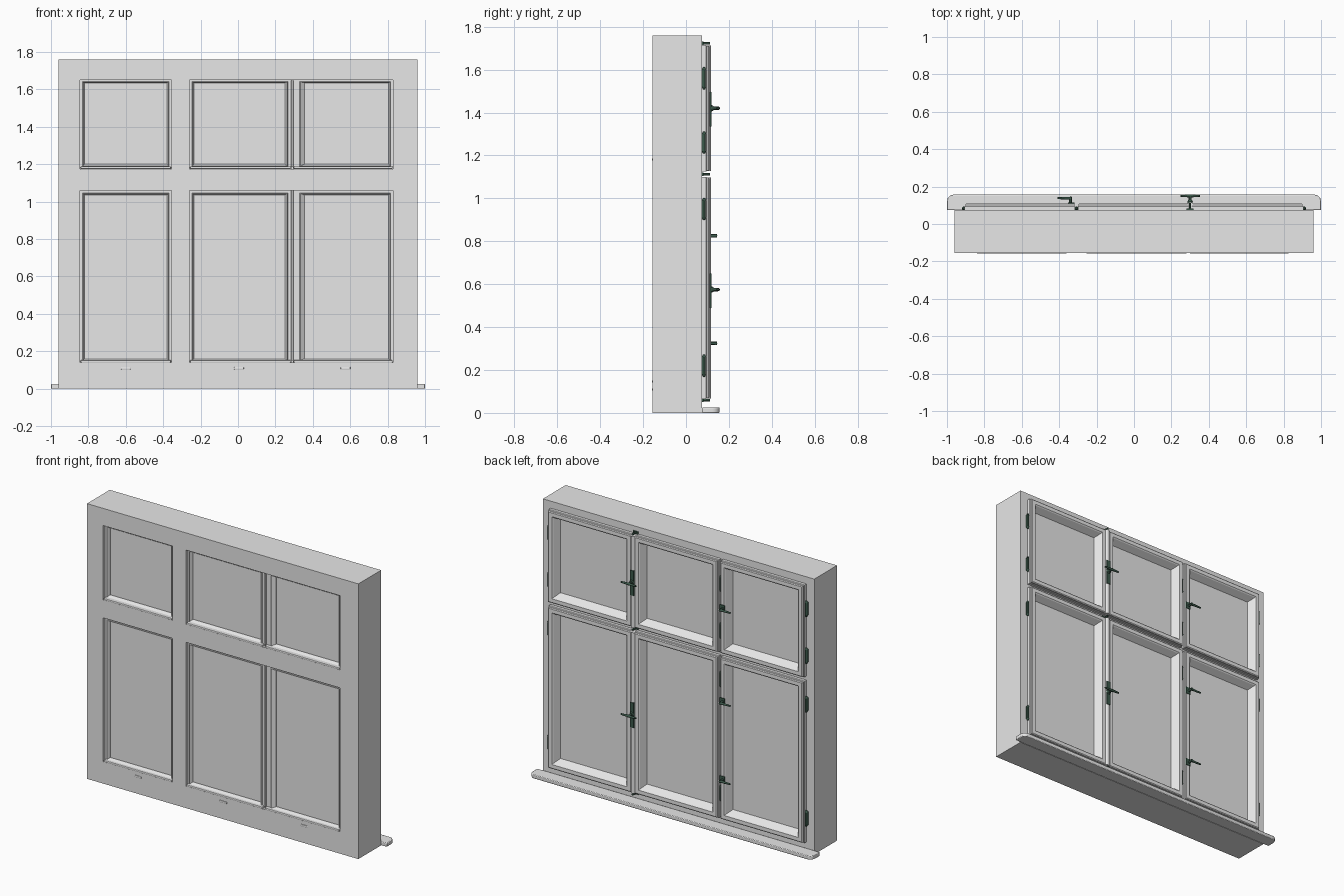
import bpy, bmesh, math
from mathutils import Matrix, Vector

if "Cube" in bpy.data.objects:
    bpy.data.objects.remove(bpy.data.objects["Cube"])


def material(name, rgb):
    m = bpy.data.materials.new(name)
    m.diffuse_color = (*rgb, 1)
    m.use_nodes = True
    m.node_tree.nodes["Principled BSDF"].inputs["Base Color"].default_value = m.diffuse_color
    return m


GREY = material("pale_grey_paint", (0.8, 0.8, 0.8))
GREEN = material("dark_green_metal", (0.045, 0.10, 0.07))


def finish(bm, name, mat, bevel=0, segs=2, smooth=False):
    bmesh.ops.recalc_face_normals(bm, faces=bm.faces)
    me = bpy.data.meshes.new(name)
    bm.to_mesh(me)
    bm.free()
    ob = bpy.data.objects.new(name, me)
    bpy.context.collection.objects.link(ob)
    me.materials.append(mat)
    if bevel:
        b = ob.modifiers.new("bevel", "BEVEL")
        b.width, b.segments = bevel, segs
    if smooth:
        bpy.context.view_layer.objects.active = ob
        ob.select_set(True)
        bpy.ops.object.shade_smooth_by_angle()
        ob.select_set(False)
    return ob


def add_box(bm, x0, x1, y0, y1, z0, z1):
    m = Matrix.Translation(((x0 + x1) / 2, (y0 + y1) / 2, (z0 + z1) / 2))
    m = m @ Matrix.Diagonal((x1 - x0, y1 - y0, z1 - z0, 1))
    return bmesh.ops.create_cube(bm, size=1, matrix=m)["verts"]


def box(name, *dims, mat=GREY, bevel=0):
    bm = bmesh.new()
    add_box(bm, *dims)
    return finish(bm, name, mat, bevel)


def add_rod(bm, a, b, r, r2=None, n=12):
    a, b = Vector(a), Vector(b)
    d = b - a
    m = Matrix.Translation((a + b) / 2) @ d.to_track_quat('Z', 'Y').to_matrix().to_4x4()
    bmesh.ops.create_cone(bm, cap_ends=True, segments=n, radius1=r,
                          radius2=r if r2 is None else r2, depth=d.length, matrix=m)


def lattice(name, xs, zs, holes, y0, y1):
    """Flat slab with rectangular cells left open."""
    bm = bmesh.new()
    v = {(i, k): bm.verts.new((x, y0, z)) for i, x in enumerate(xs) for k, z in enumerate(zs)}
    for i in range(len(xs) - 1):
        for k in range(len(zs) - 1):
            if (i, k) not in holes:
                bm.faces.new([v[i, k], v[i + 1, k], v[i + 1, k + 1], v[i, k + 1]])
    ext = bmesh.ops.extrude_face_region(bm, geom=bm.faces[:])["geom"]
    bmesh.ops.translate(bm, vec=(0, y1 - y0, 0),
                        verts=[e for e in ext if isinstance(e, bmesh.types.BMVert)])
    return finish(bm, name, GREY)


def sash(name, outer, inner, profile, glass_y):
    """Closed profile of (0..1 from outer to inner rectangle, y) swept round, plus a pane."""
    bm = bmesh.new()
    rings = []
    for t, y in profile:
        x0, x1, z0, z1 = [o + (i - o) * t for o, i in zip(outer, inner)]
        rings.append([bm.verts.new((x, y, z)) for x, z in
                      ((x0, z0), (x1, z0), (x1, z1), (x0, z1))])
    for a, b in zip(rings, rings[1:] + rings[:1]):
        for i in range(4):
            j = (i + 1) % 4
            bm.faces.new([a[i], a[j], b[j], b[i]])
    finish(bm, name, GREY)
    x0, x1, z0, z1 = inner
    box(name + "_pane", x0 - .004, x1 + .004, glass_y - .003, glass_y + .003, z0 - .004, z1 + .004)


# box frame: front half with the outer openings, back half rebated
HOLES = {(1, 1), (3, 1), (1, 3), (3, 3)}
lattice("frame_front", (-.96, -.845, -.355, -.26, .83, .96),
        (0, .14, 1.06, 1.175, 1.65, 1.76), HOLES, -.155, 0)
lattice("frame_back", (-.96, -.87, -.35, -.265, .87, .96),
        (0, .105, 1.065, 1.16, 1.675, 1.76), HOLES, 0, .075)

# outer sashes, with drip bars at the foot
OUTER = [(0, -.09), (0, -.135), (.55, -.135), (.65, -.141), (1, -.125), (1, -.09)]
columns = [("left", -.845, -.355, -.82, -.38), ("middle", -.26, .286, -.235, .25),
           ("right", .294, .83, .355, .805)]
rows = [("lower", .14, 1.06, .16, 1.035), ("upper", 1.175, 1.65, 1.20, 1.635)]
for cn, x0, x1, gx0, gx1 in columns:
    for rn, z0, z1, gz0, gz1 in rows:
        sash(f"outer_{rn}_{cn}_sash", (x0, x1, z0, z1), (gx0, gx1, gz0, gz1), OUTER, -.115)
        box(f"outer_{rn}_{cn}_drip", x0 + .004, x1 - .004, -.158, -.12, z0, z0 + .013, bevel=.004)
# cover strip where the outer casements meet
for rn, z0, z1, _, _ in rows:
    box(f"outer_{rn}_cover_strip", .284, .296, -.144, -.09, z0 + .01, z1, bevel=.003)

# inner sashes
INNER = [(0, .074), (0, .093), (.06, .097), (.06, .106), (.14, .11), (.5, .11),
         (.6, .104), (1, .055), (.9, .05), (.5, .074)]
for cn, x0, x1 in (("left", -.905, -.315), ("middle", -.300, .292), ("right", .308, .905)):
    for rn, z0, z1 in (("lower", .065, 1.1), ("upper", 1.125, 1.715)):
        w = .065
        sash(f"inner_{rn}_{cn}_sash", (x0, x1, z0, z1), (x0 + w, x1 - w, z0 + w, z1 - w),
             INNER, .06)

# rounded astragal between the inner casements
for rn, z0, z1 in (("lower", .068, 1.097), ("upper", 1.128, 1.712)):
    bm = bmesh.new()
    pts = [(.278, .076)] + [(.30 - .017 * math.cos(a * math.pi / 8),
                            .100 + .017 * math.sin(a * math.pi / 8)) for a in range(9)] + [(.322, .076)]
    f = bm.faces.new([bm.verts.new((x, y, z0)) for x, y in pts])
    ext = bmesh.ops.extrude_face_region(bm, geom=[f])["geom"]
    bmesh.ops.translate(bm, vec=(0, 0, z1 - z0),
                        verts=[e for e in ext if isinstance(e, bmesh.types.BMVert)])
    finish(bm, f"{rn}_astragal", GREY, smooth=True)

# window board with rounded back corners
bm = bmesh.new()
add_box(bm, -1, 1, .075, .157, 0, .025)
corner = [e for e in bm.edges if all(v.co.y > .1 for v in e.verts)
          and abs(e.verts[0].co.x - e.verts[1].co.x) < .01]
bmesh.ops.bevel(bm, geom=corner, offset=.035, segments=5, profile=.5, affect='EDGES')
finish(bm, "window_board", GREY, .004, smooth=True)

# drain covers on the front
for x in (-.6, .005, .575):
    box("drain_cover", x - .026, x + .026, -.158, -.15, .103, .116, bevel=.003)

# barrel hinges
for x in (-.91, -.307, .91):
    for z in (.22, .95, 1.26, 1.56):
        bm = bmesh.new()
        add_rod(bm, (x, .084, z - .042), (x, .084, z + .042), .008)
        for s in (-1, 1):
            add_rod(bm, (x, .084, z + s * .04), (x, .084, z + s * .052), .01, .004)
        add_box(bm, x - .008, x + .008, .074, .082, z - .042, z + .042)
        finish(bm, "hinge", GREEN, smooth=True)

# turning handles on the astragal
for z in (.575, 1.42):
    bm = bmesh.new()
    add_box(bm, .287, .313, .112, .120, z - .085, z + .075)
    add_rod(bm, (.30, .118, z), (.30, .128, z), .015, .011)
    add_rod(bm, (.30, .118, z), (.30, .150, z), .008)
    add_rod(bm, (.248, .150, z), (.30, .150, z), .005, .008)
    add_rod(bm, (.30, .150, z), (.354, .150, z), .008, .005)
    finish(bm, "turning_handle", GREEN, smooth=True)

# lever handles on the single casements
for z in (.325, .825, 1.42):
    bm = bmesh.new()
    add_box(bm, -.352, -.318, .108, .114, z - .022, z + .022)
    add_rod(bm, (-.340, .11, z), (-.340, .144, z), .008)
    add_rod(bm, (-.334, .138, z), (-.41, .138, z), .008, .005)
    finish(bm, "lever_handle", GREEN, smooth=True)

# bolt keeps at the ends of the astragals
for z in (.058, 1.113, 1.723):
    bm = bmesh.new()
    add_box(bm, .282, .318, .075, .082, z - .008, z + .008)
    add_rod(bm, (.30, .08, z), (.30, .112, z), .006)
    finish(bm, "bolt_keep", GREEN, smooth=True)
